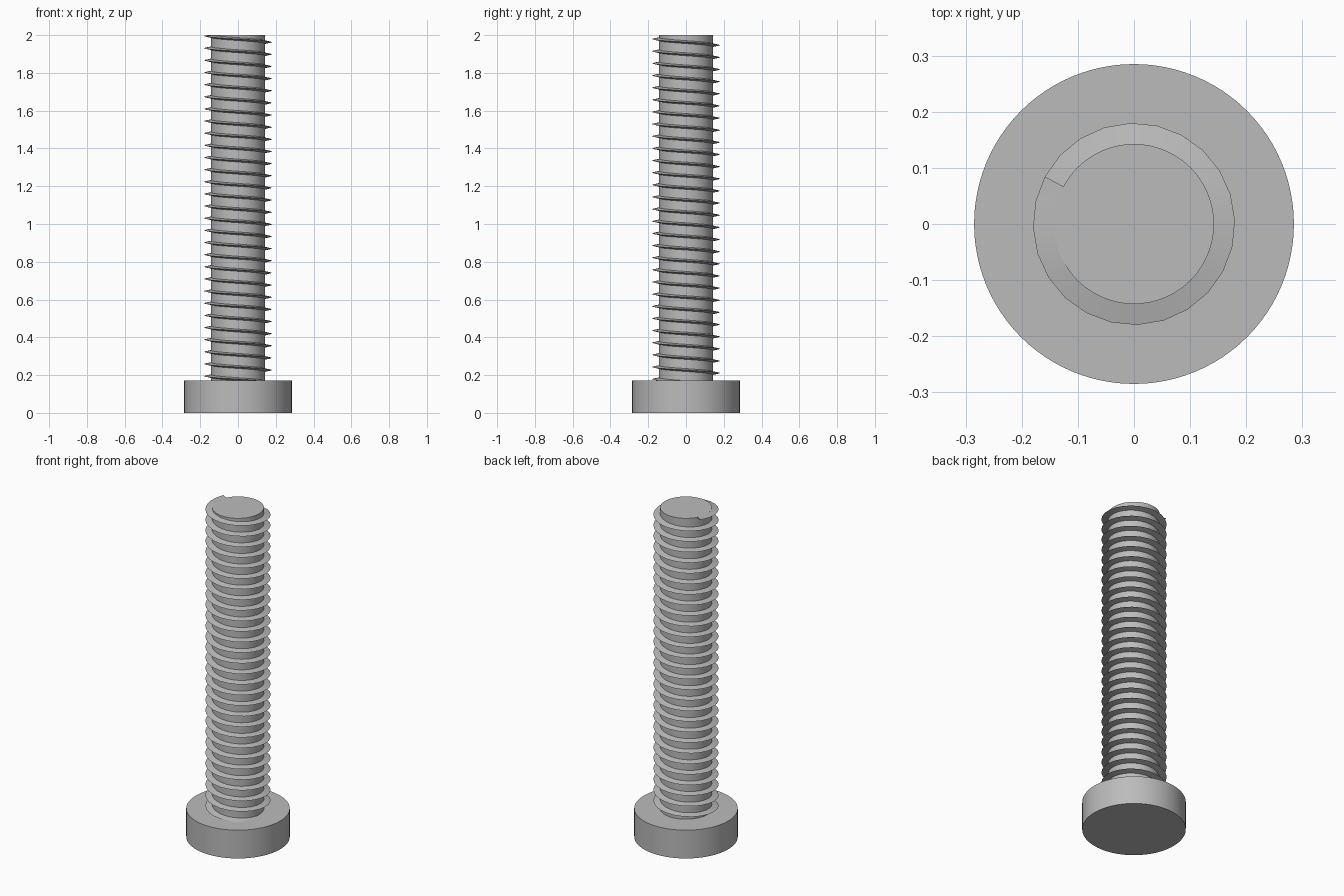
import bpy, bmesh, math

if "Cube" in bpy.data.objects:
    bpy.data.objects.remove(bpy.data.objects["Cube"])

# Single grey metal
steel = bpy.data.materials.new("grey_steel")
steel.use_nodes = True
GREY = (0.5, 0.5, 0.5, 1)
steel.diffuse_color = GREY
steel.node_tree.nodes["Principled BSDF"].inputs["Base Color"].default_value = GREY

HEAD_TOP, TOP = 0.172, 2.0
ROOT_R, CREST_R, HEAD_R = 0.1425, 0.18, 0.285


def finish(obj):
    obj.data.materials.clear()
    obj.data.materials.append(steel)
    bpy.ops.object.select_all(action="DESELECT")
    obj.select_set(True)
    bpy.context.view_layer.objects.active = obj
    bpy.ops.object.shade_smooth_by_angle(angle=math.radians(30))


def cylinder(name, radius, bottom, top):
    bpy.ops.mesh.primitive_cylinder_add(
        vertices=96, radius=radius, depth=top - bottom,
        location=(0, 0, (bottom + top) / 2))
    obj = bpy.context.object
    obj.name = name
    finish(obj)


# Round head and plain core
cylinder("bolt_head", HEAD_R, 0, HEAD_TOP)
cylinder("bolt_shaft", ROOT_R, HEAD_TOP - 0.02, TOP)


# Thin triangular ridge winding down from the tip into the head
def thread(name, pitch=0.0643, half=0.008, steps=24, turns=28.9, start=152):
    bm = bmesh.new()
    previous = None
    for i in range(int(turns * steps) + 1):
        angle = math.radians(start) + math.tau * i / steps
        z = TOP - pitch * i / steps
        section = [(ROOT_R, z + half), (CREST_R, z), (ROOT_R, z - half)]
        ring = [bm.verts.new((r * math.cos(angle), r * math.sin(angle), min(h, TOP)))
                for r, h in section]
        if previous:
            for k in range(3):
                n = (k + 1) % 3
                bm.faces.new((previous[k], previous[n], ring[n], ring[k]))
        else:
            bm.faces.new(ring)
        previous = ring
    bm.faces.new(reversed(previous))
    bmesh.ops.recalc_face_normals(bm, faces=bm.faces)
    mesh = bpy.data.meshes.new(name)
    bm.to_mesh(mesh)
    bm.free()
    obj = bpy.data.objects.new(name, mesh)
    bpy.context.collection.objects.link(obj)
    finish(obj)


thread("screw_thread")
